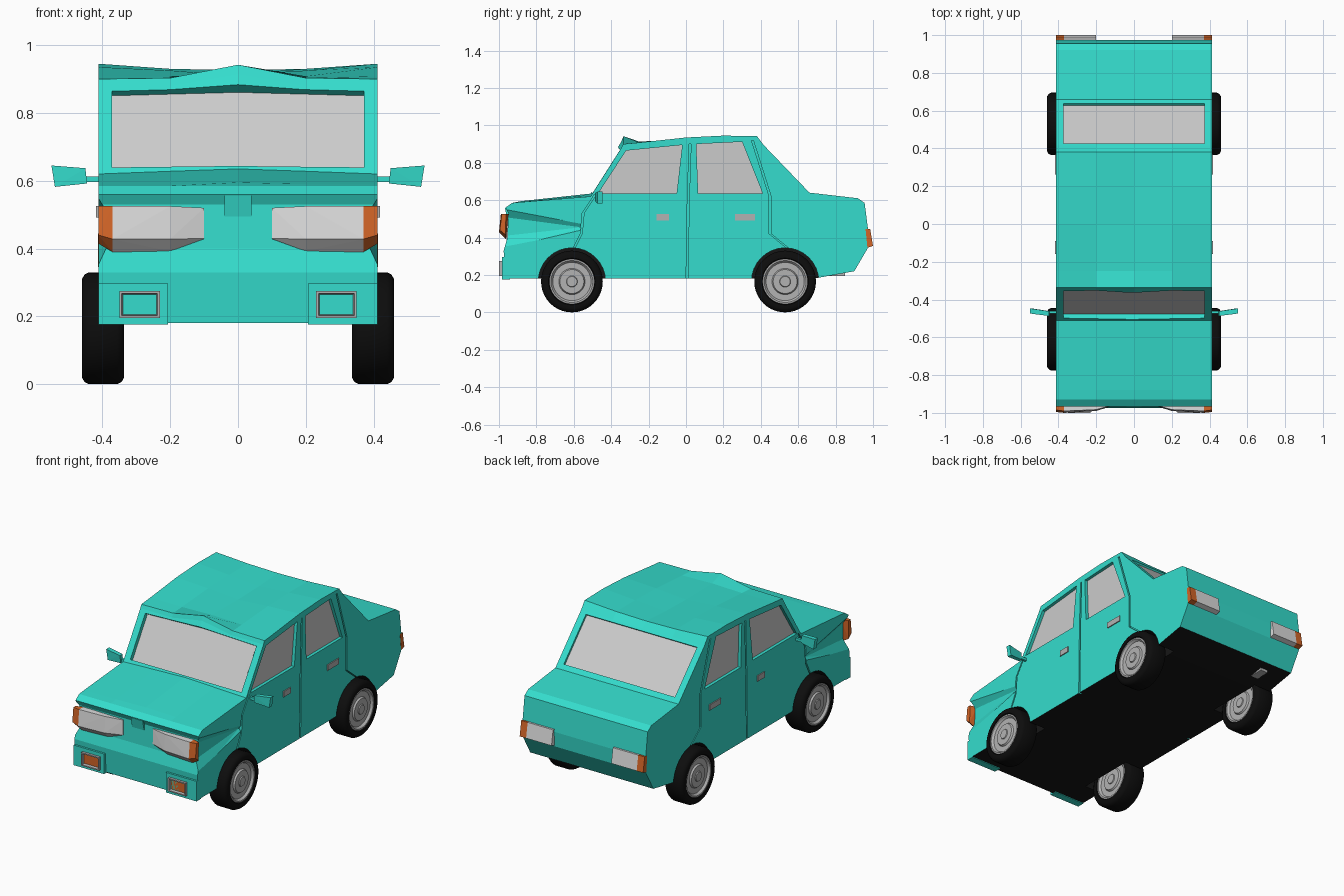
import bpy, bmesh, math
from mathutils import Vector

if "Cube" in bpy.data.objects:
    bpy.data.objects.remove(bpy.data.objects["Cube"], do_unlink=True)


def material(name, r, g, b):
    m = bpy.data.materials.new(name)
    m.use_nodes = True
    m.diffuse_color = (r, g, b, 1)
    bsdf = m.node_tree.nodes["Principled BSDF"]
    bsdf.inputs["Base Color"].default_value = (r, g, b, 1)
    bsdf.inputs["Roughness"].default_value = 0.6
    return m


TEAL = material("turquoise paint", 0.035, 0.72, 0.61)
DARK = material("underside black", 0.008, 0.008, 0.008)
GLASS = material("window grey", 0.6, 0.6, 0.6)
LAMP = material("lamp white", 0.72, 0.72, 0.72)
ORANGE = material("indicator orange", 0.65, 0.13, 0.02)
RUBBER = material("tyre black", 0.004, 0.004, 0.004)
METAL = material("metal grey", 0.45, 0.45, 0.45)


def finish(name, bm, *mats):
    bmesh.ops.recalc_face_normals(bm, faces=bm.faces)
    me = bpy.data.meshes.new(name)
    bm.to_mesh(me)
    bm.free()
    for m in mats:
        me.materials.append(m)
    ob = bpy.data.objects.new(name, me)
    bpy.context.collection.objects.link(ob)
    return ob


def hull(name, pts, *mats):
    bm = bmesh.new()
    for p in pts:
        bm.verts.new(p)
    bmesh.ops.convex_hull(bm, input=bm.verts)
    bmesh.ops.dissolve_limit(bm, angle_limit=0.01, verts=bm.verts, edges=bm.edges)
    return finish(name, bm, *mats)


def prism(name, outline, x0, x1, *mats, index=0):
    """Extrude a (y, z) outline from x0 to x1."""
    bm = bmesh.new()
    face = bm.faces.new([bm.verts.new((x0, y, z)) for y, z in outline])
    new = bmesh.ops.extrude_face_region(bm, geom=[face])["geom"]
    bmesh.ops.translate(bm, vec=(x1 - x0, 0, 0),
                        verts=[v for v in new if isinstance(v, bmesh.types.BMVert)])
    for f in bm.faces:
        f.material_index = index
    return finish(name, bm, *mats)


def box(name, x, y, z, *mats):
    return hull(name, [(a, b, c) for a in x for b in y for c in z], *mats)


def side(s):
    return "left" if s > 0 else "right"


# Body shell: (y, z, rise at quarter width, rise at centre)
PROFILE = [
    (-.965, .18, 0, 0), (-.975, .33, 0, 0), (-.955, .40, 0, 0), (-.95, .53, 0, 0),
    (-.965, .56, 0, 0), (-.93, .585, 0, 0), (-.88, .59, 0, .005), (-.51, .62, .008, .015),
    (-.345, .88, 0, .035), (-.335, .90, .003, .042), (-.25, .908, 0, .005),
    (0, .935, -.01, -.025), (.2, .945, -.015, -.03), (.38, .942, -.012, -.016),
    (.415, .895, 0, 0), (.66, .64, 0, 0), (.92, .61, 0, 0), (.955, .585, 0, 0),
    (.975, .43, 0, 0), (.97, .34, 0, 0), (.9, .22, 0, 0), (.68, .18, 0, 0)]
bm = bmesh.new()
rings = []
for x, kind in ((-.412, 0), (-.2, 1), (0, 2), (.2, 1), (.412, 0)):
    rings.append([bm.verts.new((x, p[0], p[1] + (0, p[2], p[3])[kind])) for p in PROFILE])
for a, b in zip(rings, rings[1:]):
    for i in range(len(a)):
        j = (i + 1) % len(a)
        bm.faces.new((a[i], a[j], b[j], b[i]))
bm.faces.new(rings[0])
bm.faces.new(rings[-1])
bmesh.ops.recalc_face_normals(bm, faces=bm.faces)
for f in bm.faces:
    if f.normal.z < -.8 and f.calc_center_median().z < .25:
        f.material_index = 1
body = finish("body", bm, TEAL, DARK)

# Cutters for wheel wells, window recesses, door gaps and fender creases
AXLES = {"front": -.61, "rear": .53}
WINDOWS = {"front": [(-.47, .635), (-.32, .865), (-.02, .895), (-.05, .635)],
           "rear": [(.065, .635), (.055, .9), (.3, .912), (.41, .635)]}
GAPS = [[(.022, .9), (.012, .6), (.005, .16)],
        [(.355, .92), (.45, .62), (.45, .42), (.56, .33)],
        [(-.485, .63), (-.55, .53), (-.56, .42), (-.6, .34)]]
cutters = []
for s in (1, -1):
    for yc in AXLES.values():
        arch = [(yc + .18 * math.cos(t * math.pi / 16), .165 + .18 * math.sin(t * math.pi / 16))
                for t in range(32)]
        cutters.append(prism("arch_cutter", arch, s * .3, s * .5, TEAL, DARK, index=1))
    for w in WINDOWS.values():
        cutters.append(prism("window_cutter", w, s * .39, s * .5, TEAL, DARK))
    for line in GAPS:
        outline = [(y - .005, z) for y, z in line] + [(y + .005, z) for y, z in reversed(line)]
        cutters.append(prism("gap_cutter", outline, s * .395, s * .5, TEAL, DARK))
    crease = [(.425, -1.05, .585), (.38, -1.05, .52), (.38, -1.05, .4), (.425, -1.05, .31),
              (.42, -.56, .485), (.4, -.56, .455), (.42, -.56, .43)]
    cutters.append(hull("crease_cutter", [(s * x, y, z) for x, y, z in crease], TEAL, DARK))

# Sloped front and rear glass: recess plus thin pane
SCREENS = {"windscreen": [(-.495, .637), (-.352, .862), Vector((0, .84, -.54))],
           "rear_window": [(.635, .662), (.425, .884), Vector((0, -.72, -.69))]}
for name, (low, high, inward) in SCREENS.items():
    corners = [Vector((x, y, z)) for x in (-.372, .372) for y, z in (low, high)]
    if name == "windscreen":
        corners.append(Vector((0, high[0] + .006, high[1] + .01)))
    depth = .025 if name == "windscreen" else .015
    cutters.append(hull(name + "_cutter", [c + inward * d for c in corners for d in (-.06, depth)],
                        TEAL, DARK))
    hull(name, [c + inward * d for c in corners for d in (depth - .004, depth + .004)], GLASS)

for c in cutters:
    c.hide_render = True
    mod = body.modifiers.new("cut", "BOOLEAN")
    mod.operation = "DIFFERENCE"
    mod.solver = "EXACT"
    mod.object = c
bpy.context.view_layer.update()
cut_mesh = bpy.data.meshes.new_from_object(
    body.evaluated_get(bpy.context.evaluated_depsgraph_get()))
body.modifiers.clear()
body.data = cut_mesh
for c in cutters:
    bpy.data.objects.remove(c, do_unlink=True)


def lathe(name, profile, yc, s, mat, steps=40):
    """Revolve an (x, radius) profile about a wheel axle."""
    bm = bmesh.new()
    verts = [bm.verts.new((s * x, yc, .165 + r)) for x, r in profile]
    edges = [bm.edges.new(e) for e in zip(verts, verts[1:])]
    bmesh.ops.spin(bm, geom=verts + edges, cent=(0, yc, .165), axis=(1, 0, 0),
                   angle=2 * math.pi, steps=steps)
    bmesh.ops.remove_doubles(bm, verts=bm.verts, dist=.0005)
    ob = finish(name, bm, mat)
    bpy.ops.object.select_all(action="DESELECT")
    ob.select_set(True)
    bpy.context.view_layer.objects.active = ob
    bpy.ops.object.shade_smooth_by_angle(angle=math.radians(35))


# Wheels
TYRE = [(-.05, .118), (-.062, .125), (-.062, .145), (-.055, .158), (-.042, .165)]
TYRE += [(-x, r) for x, r in reversed(TYRE)]
RIM = [(.045, .122), (.058, .12), (.058, .112), (.045, .102), (.045, .07), (.055, .064),
       (.055, .03), (.06, .027), (.06, 0)]
RIM = [(-x, r) for x, r in reversed(RIM)] + RIM
for s in (1, -1):
    for end, yc in AXLES.items():
        lathe(f"tyre_{end}_{side(s)}", [(x + .398, r) for x, r in TYRE], yc, s, RUBBER)
        lathe(f"rim_{end}_{side(s)}", [(x + .398, r) for x, r in RIM], yc, s, METAL)


def lamp_bezel(name, s):
    """Fog lamp frame with a recessed orange lens."""
    bm = bmesh.new()
    bmesh.ops.create_cube(bm, size=1)
    for v in bm.verts:
        v.co = (s * .29 + v.co.x * .12, -.985 + v.co.y * .03, .235 + v.co.z * .08)
    bm.normal_update()
    front = min(bm.faces, key=lambda f: f.normal.y)
    bmesh.ops.inset_individual(bm, faces=[front], thickness=.01)
    bmesh.ops.inset_individual(bm, faces=[front], thickness=.005, depth=-.015)
    front.material_index = 1
    finish(name, bm, METAL, ORANGE)


for s in (1, -1):
    def sided(name, pts, mat):
        hull(f"{name}_{side(s)}", [(s * x, y, z) for x, y, z in pts], mat)

    # Side glass and door handles
    for end, w in WINDOWS.items():
        prism(f"{end}_side_window_{side(s)}", w, s * .387, s * .393, GLASS)
    for end, y in (("front", -.125), ("rear", .315)):
        half = .034 if end == "front" else .054
        box(f"{end}_door_handle_{side(s)}", (s * .405, s * .418), (y - half, y + half),
            (.492, .526), METAL)

    # Headlights with wrap-round indicators
    sided("headlight", [(.1, -.955, .52), (.2, -.983, .525), (.37, -.99, .525), (.1, -.958, .43),
                        (.2, -.99, .428), (.37, -1, .428), (.1, -.945, .425), (.2, -.955, .392),
                        (.37, -.962, .39), (.1, -.93, .52), (.37, -.93, .525), (.37, -.93, .39)],
          LAMP)
    sided("front_indicator", [(.37, -.99, .525), (.412, -.985, .525), (.37, -1, .428),
                              (.412, -.995, .44), (.37, -.962, .39), (.412, -.965, .415),
                              (.37, -.95, .525), (.412, -.963, .525)], ORANGE)

    # Bumper pods with fog lamps
    box(f"bumper_pod_{side(s)}", (s * .207, s * .412), (-.985, -.94), (.176, .297), TEAL)
    lamp_bezel(f"fog_lamp_{side(s)}", s)

    # Tail lights
    for name, x0, x1, mat in (("tail_light", .2, .37, LAMP), ("rear_indicator", .37, .413, ORANGE)):
        sided(name, [(x, y, z) for x in (x0, x1)
                     for y, z in ((.96, .445), (.985, .445), (1, .355), (.97, .345))], mat)

    # Door mirrors
    sided("mirror_stalk", [(x, y, z) for x in (.39, .46) for y in (-.475, -.46)
                           for z in (.597, .613)], TEAL)
    sided("mirror", [(.445, -.485, .592), (.45, -.487, .637), (.54, -.474, .582),
                     (.55, -.474, .645), (.445, -.462, .592), (.45, -.462, .637),
                     (.54, -.447, .582), (.55, -.447, .645)], TEAL)

# Nose ridge between the headlights
hull("nose_ridge", [(x, y, z) for x in (-.04, .04)
                    for y, z in ((-.968, .557), (-.945, .557), (-.955, .495), (-.945, .495))], TEAL)

# Exhaust pipe
box("exhaust_pipe", (-.28, -.23), (.7, .85), (.195, .225), METAL)
